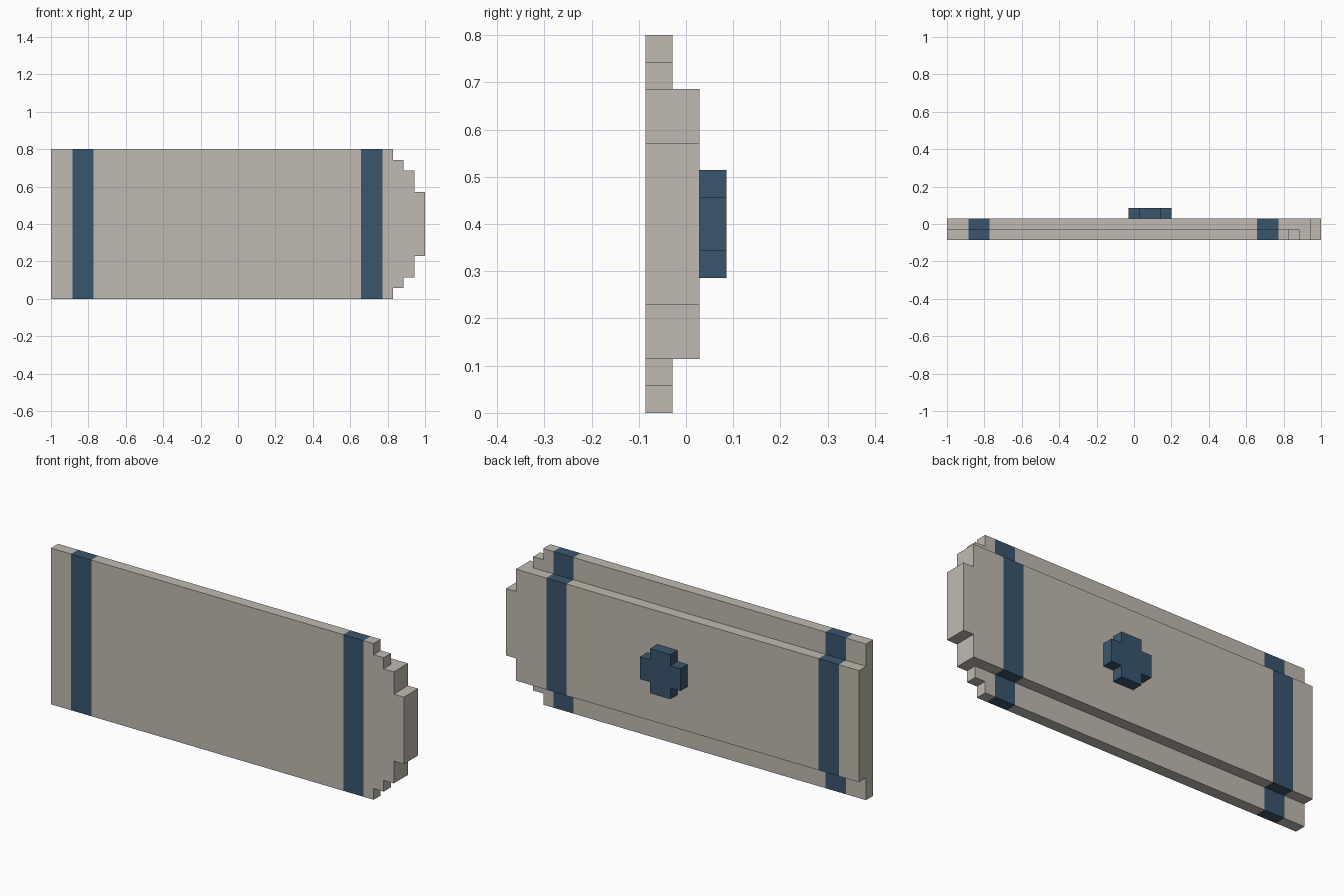
import bpy, bmesh
from mathutils import Vector

U = 2 / 35                          # size of one block
ORIGIN = Vector((-1, -1.5 * U, 0))  # lower front corner
STRIPES = [(2, 4), (29, 31)]        # stripe ranges along x, in blocks

cube = bpy.data.objects.get("Cube")
if cube:
    bpy.data.objects.remove(cube, do_unlink=True)


def make_material(name, rgb):
    mat = bpy.data.materials.new(name)
    mat.use_nodes = True
    mat.diffuse_color = (*rgb, 1)
    bsdf = next(n for n in mat.node_tree.nodes if n.type == 'BSDF_PRINCIPLED')
    bsdf.inputs["Base Color"].default_value = (*rgb, 1)
    return mat


beige = make_material("warm grey", (0.527, 0.491, 0.440))
blue = make_material("slate blue", (0.042, 0.093, 0.156))


def slab(name, outline, y0, y1, mats, striped=False):
    """Extrude an x-z outline, in blocks, from y0 to y1."""
    bm = bmesh.new()
    face = bm.faces.new([bm.verts.new((x, y0, z)) for x, z in outline])
    ext = bmesh.ops.extrude_face_region(bm, geom=[face])
    moved = [v for v in ext["geom"] if isinstance(v, bmesh.types.BMVert)]
    bmesh.ops.translate(bm, verts=moved, vec=(0, y1 - y0, 0))
    if striped:
        # Cut the stripe borders, then colour the faces between them
        for x in sum(STRIPES, ()):
            bmesh.ops.bisect_plane(bm, geom=bm.verts[:] + bm.edges[:] + bm.faces[:],
                                   plane_co=(x, 0, 0), plane_no=(1, 0, 0))
        for f in bm.faces:
            cx = f.calc_center_bounds().x
            f.material_index = int(any(a < cx < b for a, b in STRIPES))
    bmesh.ops.recalc_face_normals(bm, faces=bm.faces)
    for v in bm.verts:
        v.co = v.co * U + ORIGIN
    mesh = bpy.data.meshes.new(name)
    bm.to_mesh(mesh)
    bm.free()
    for m in mats:
        mesh.materials.append(m)
    obj = bpy.data.objects.new(name, mesh)
    bpy.context.collection.objects.link(obj)
    return obj


def stepped(lower):
    """Complete a lower edge by mirroring it about the mid height."""
    return lower + [(x, 14 - z) for x, z in reversed(lower)]


# Board: tall front layer and shorter back layer, both stepped at the left end
tip = [(34, 2), (34, 4), (35, 4)]
front = stepped([(0, 0), (32, 0), (32, 1), (33, 1), (33, 2)] + tip)
back = stepped([(0, 2)] + tip)
slab("front_board", front, 0, 1, [beige, blue], striped=True)
slab("back_board", back, 1, 2, [beige, blue], striped=True)

# Cross-shaped handle on the back
cross = stepped([(18, 5), (20, 5), (20, 6), (21, 6)])
cross += [(18, 9), (18, 8), (17, 8), (17, 6), (18, 6)][1:] if (18, 9) in cross else []
slab("back_handle", cross, 2, 3, [blue])
